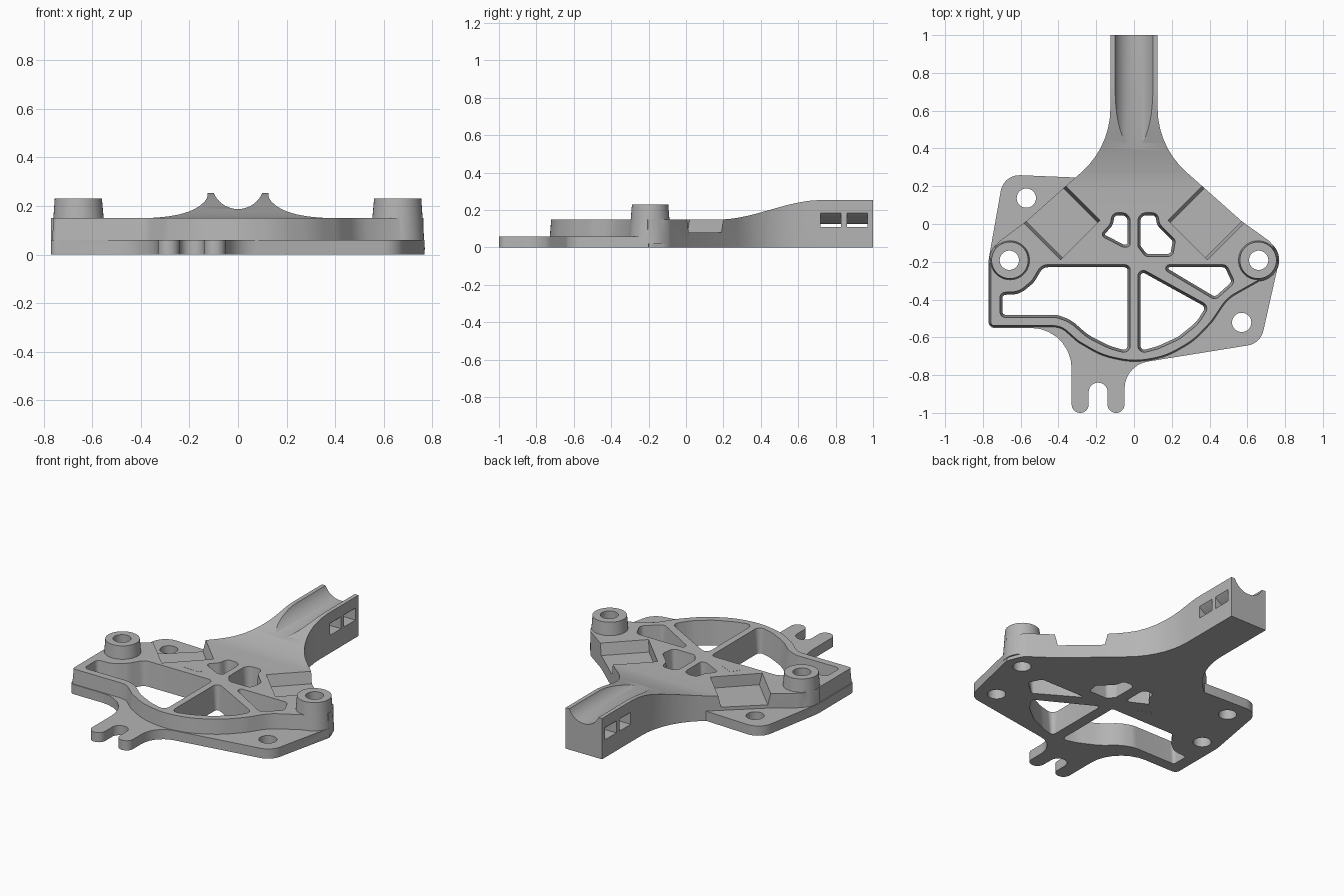
import bpy, bmesh, math
from mathutils import Vector

if "Cube" in bpy.data.objects:
    bpy.data.objects.remove(bpy.data.objects["Cube"], do_unlink=True)

metal = bpy.data.materials.new("cast_grey")
metal.use_nodes = True
GREY = (0.46, 0.46, 0.46, 1)
metal.diffuse_color = GREY
metal.node_tree.nodes["Principled BSDF"].inputs["Base Color"].default_value = GREY


def rounded(points, steps=7):
    """Closed outline whose corners (x, y, radius) are filleted."""
    out = []
    for i, (x, y, r) in enumerate(points):
        p = Vector((x, y))
        a = Vector(points[i - 1][:2]) - p
        b = Vector(points[(i + 1) % len(points)][:2]) - p
        half = a.angle(b) / 2
        if r == 0 or half > 1.55:
            out.append(p)
            continue
        t = min(r / math.tan(half), 0.49 * min(a.length, b.length))
        a.normalize()
        b.normalize()
        r = t * math.tan(half)
        c = p + (a + b).normalized() * (r / math.sin(half))
        v, w = p + a * t - c, p + b * t - c
        start = math.atan2(v.y, v.x)
        sweep = math.atan2(v.x * w.y - v.y * w.x, v.dot(w))
        for k in range(steps + 1):
            ang = start + sweep * k / steps
            out.append(c + Vector((math.cos(ang), math.sin(ang))) * r)
    return out


def inset(outline, amount):
    """Shrink an outline evenly."""
    n = len(outline)
    area = sum(outline[i - 1].cross(outline[i]) for i in range(n))
    side = 1 if area > 0 else -1
    res = []
    for i, p in enumerate(outline):
        e = (p - outline[i - 1]).normalized()
        f = (outline[(i + 1) % n] - p).normalized()
        m = Vector((-e.y - f.y, e.x + f.x)).normalized() * side
        cosine = max(0.5, m.dot(Vector((-e.y, e.x)) * side))
        res.append(p + m * amount / cosine)
    return res


def loft(name, low, high):
    """Solid between two matching rings of 3D points."""
    bm = bmesh.new()
    a = [bm.verts.new(p) for p in low]
    b = [bm.verts.new(p) for p in high]
    n = len(a)
    bm.faces.new(a[::-1])
    bm.faces.new(b)
    for i in range(n):
        j = (i + 1) % n
        bm.faces.new((a[i], a[j], b[j], b[i]))
    bmesh.ops.recalc_face_normals(bm, faces=bm.faces)
    mesh = bpy.data.meshes.new(name)
    bm.to_mesh(mesh)
    bm.free()
    mesh.materials.append(metal)
    ob = bpy.data.objects.new(name, mesh)
    bpy.context.collection.objects.link(ob)
    return ob


def prism(name, low, z0, z1, high=None):
    return loft(name, [(p[0], p[1], z0) for p in low], [(p[0], p[1], z1) for p in high or low])


def side_prism(name, pts, x0, x1):
    return loft(name, [(x0, y, z) for y, z in pts], [(x1, y, z) for y, z in pts])


def front_prism(name, pts, y0, y1):
    return loft(name, [(x, y0, z) for x, z in pts], [(x, y1, z) for x, z in pts])


def circle(x, y, r, n=40):
    return [Vector((x + r * math.cos(k * math.tau / n), y + r * math.sin(k * math.tau / n)))
            for k in range(n)]


def combine(target, tool, operation):
    mod = target.modifiers.new(operation, "BOOLEAN")
    mod.operation, mod.solver, mod.object = operation, "EXACT", tool
    bpy.context.view_layer.objects.active = target
    bpy.ops.object.modifier_apply(modifier=mod.name)
    bpy.data.objects.remove(tool, do_unlink=True)


# Raised body: arm, flare, ring wall with drafted lower sides
flare = [(.57, .015, 0), (.125, .41, .45), (.125, 1, 0)]
outline = rounded(
    flare + [(-x, y, r) for x, y, r in reversed(flare)] +
    [(-.725, -.1, .1), (-.77, -.2, .1), (-.77, -.55, .03), (-.39, -.55, .1),
     (-.3, -.63, .15), (-.17, -.705, .4), (0, -.74, .4), (.17, -.71, .4), (.32, -.625, .4),
     (.42, -.52, .3), (.5, -.4, .2), (.74, -.265, .06), (.77, -.2, .08), (.73, -.1, .1)])
drafted = [q if p.y < -.21 else p for p, q in zip(outline, inset(outline, .012))]
bracket = prism("bracket", outline, 0, .3, [p + (q - p) * 2 for p, q in zip(outline, drafted)])

# Trim to the side profile that sweeps up to the arm
sweep = []
for k in range(25):
    t = k / 24
    sweep.append((.18 + .54 * t, .15 + .103 * t * t * (3 - 2 * t)))
combine(bracket, side_prism("profile", [(-1.1, 0), (-1.1, .15)] + sweep + [(1.1, .253), (1.1, 0)],
                            -1, 1), "INTERSECT")

# Base plate with two tabs and the forked foot
plate = rounded([
    (-.28, .245, 0), (-.69, .262, .1), (-.77, -.19, .2), (-.77, -.55, .03), (-.33, -.55, .35),
    (-.33, -1, .045), (-.24, -1, .045), (-.24, -.84, .049), (-.14, -.84, .049),
    (-.14, -1, .045), (-.05, -1, .045), (-.05, -.748, .2), (.67, -.632, .1),
    (.767, -.2, 0), (.5, -.1, 0), (0, .2, 0)])
combine(bracket, prism("plate", plate, 0, .06), "UNION")

# Bosses
for s in (-1, 1):
    combine(bracket, prism("boss", circle(s * .655, -.192, .114), .02, .23,
                           circle(s * .657, -.192, .097)), "UNION")

# Open cells, slightly wider at the top
cells = [
    [(-.49, -.215, .06), (-.02, -.215, .03), (-.02, -.69, .035), (-.13, -.66, .3),
     (-.25, -.6, .3), (-.34, -.52, .2), (-.41, -.495, .1), (-.71, -.495, .03),
     (-.71, -.362, .03), (-.61, -.358, .1), (-.54, -.3, .1)],
    [(.02, -.225, .03), (.4, -.435, .035), (.34, -.53, .2), (.24, -.61, .2),
     (.13, -.66, .2), (.02, -.69, .035)],
    [(.115, -.215, .02), (.49, -.215, .035), (.535, -.31, .035), (.43, -.403, .035)],
    [(.02, .06, .045), (.125, .06, .045), (.135, 0, .05), (.22, -.085, .03),
     (.205, -.172, .03), (.06, -.172, .03), (.02, -.12, .03)],
    [(-.02, .06, .045), (-.115, .06, .045), (-.125, 0, .05), (-.18, -.06, .02),
     (-.06, -.122, .03), (-.02, -.122, .03)],
    [(-.28, -.165, .015), (-.23, -.1, .015), (-.14, -.145, .015), (-.145, -.17, .012)]]
for cell in cells:
    top = rounded(cell)
    combine(bracket, prism("cell", inset(top, .014), -.001, .151, top), "DIFFERENCE")

# Bolt holes through bosses and tabs
for x, y in ((-.66, -.192), (.66, -.192), (-.57, .137), (.57, -.521)):
    combine(bracket, prism("bolt_hole", circle(x, y, .051), -.05, .3), "DIFFERENCE")

# Diagonal side notches with sloped ends
for s in (-1, 1):
    def notch(d):
        return [(s * x, y) for x, y in ((.18 + d, .02 - d), (.39 - d, -.19 + d),
                                        (.69 - d, .11 + d), (.48 + d, .32 - d))]
    combine(bracket, prism("notch", notch(.012), .08, .2, notch(-.008)), "DIFFERENCE")

# Round channel along the arm
channel = [(p.x, p.y) for p in circle(0, .296, .109, 64)]
combine(bracket, front_prism("channel", channel, .3, 1.1), "DIFFERENCE")

# Arched strap slots through the arm
arch = [(.14 * k / 8, .125 + .075 * (k / 8) ** 2) for k in range(8, -9, -1)]
for y in (.72, .86):
    combine(bracket, front_prism("strap_slot", [(-.14, .11), (.14, .11)] + arch, y, y + .11),
            "DIFFERENCE")

bpy.ops.object.select_all(action="DESELECT")
bracket.select_set(True)
bpy.context.view_layer.objects.active = bracket
bpy.ops.object.shade_smooth_by_angle(angle=math.radians(25))
